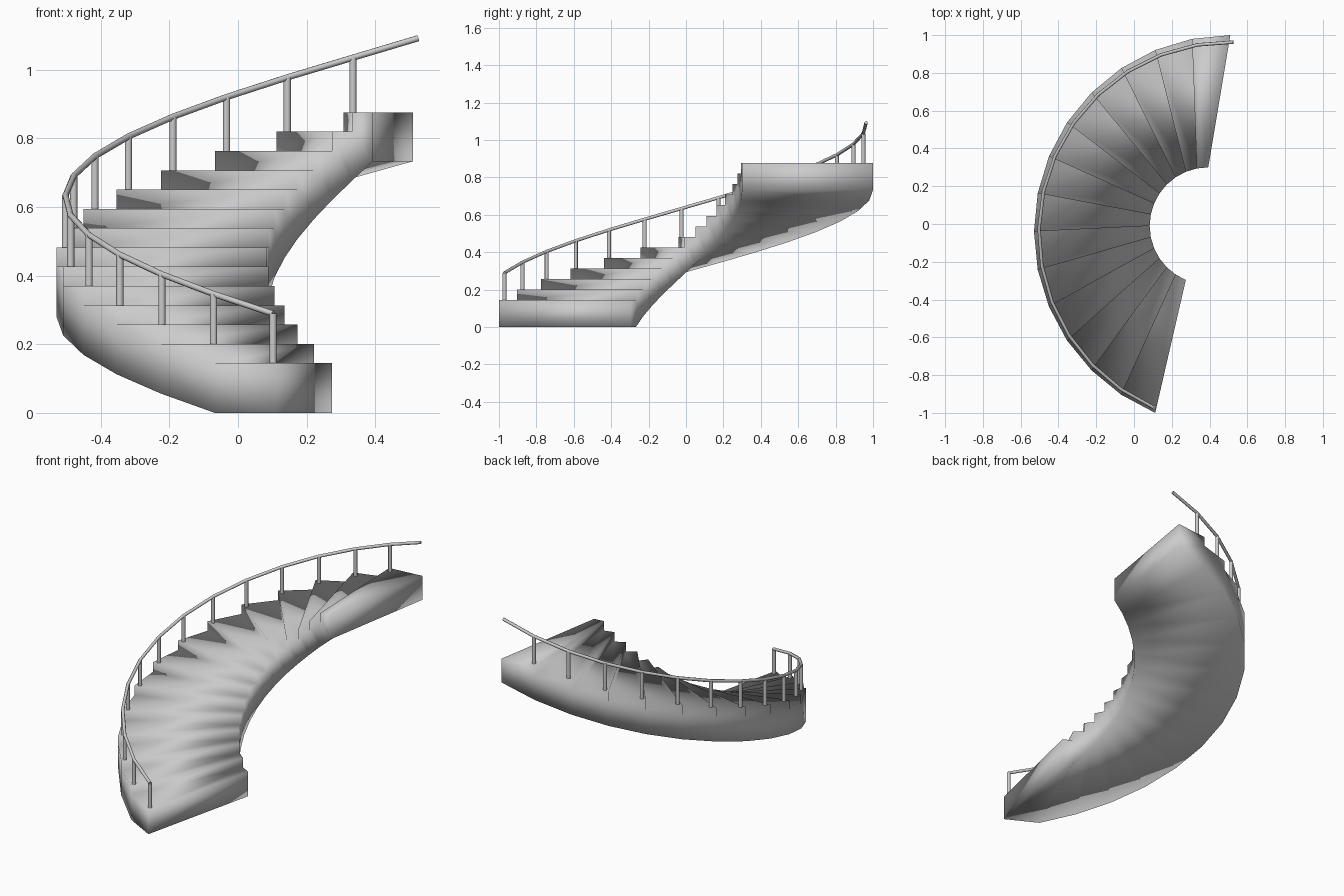
import bpy, bmesh
from math import radians, sin, cos

if "Cube" in bpy.data.objects:
    bpy.data.objects.remove(bpy.data.objects["Cube"])

STEPS, RISE = 14, 0.0562
START, STEP_ANGLE = 247.5, 11.25
OUTER = (0.51, -0.0396, 1.0396)    # centre x, centre y, radius
INNER = (0.393, -0.01, 0.31)
RAIL = (0.506, -0.046, 1.009)


def on_circle(circle, degrees, z):
    cx, cy, r = circle
    a = radians(degrees)
    return (cx + r * cos(a), cy + r * sin(a), z)


# Solid curved flight: stepped top, sloping soffit, soft shading throughout
bm = bmesh.new()
rows = []
for i in range(STEPS + 1):
    row = {}
    heights = {"bottom": max(0, i - 1) * 0.0564}
    if i > 0:
        heights["low"] = 0.145 + (i - 1) * RISE
    if i < STEPS:
        heights["high"] = 0.145 + i * RISE
    for side, circle in (("out", OUTER), ("in", INNER)):
        for key, z in heights.items():
            row[side, key] = bm.verts.new(on_circle(circle, START - i * STEP_ANGLE, z))
    rows.append(row)


def strip(a, key_a, b, key_b):
    bm.faces.new((a["out", key_a], b["out", key_b], b["in", key_b], a["in", key_a]))


for i in range(STEPS):
    a, b = rows[i], rows[i + 1]
    strip(a, "high", b, "low")                              # tread
    strip(a, "bottom", b, "bottom")                         # soffit
    strip(a, "low" if i else "bottom", a, "high")           # riser
    for side in ("out", "in"):                              # side walls
        wall = [a[side, "bottom"], b[side, "bottom"], b[side, "low"], a[side, "high"]]
        if i:
            wall.append(a[side, "low"])
        bm.faces.new(wall)
strip(rows[-1], "bottom", rows[-1], "low")                  # upper end
bmesh.ops.recalc_face_normals(bm, faces=bm.faces)
for face in bm.faces:
    face.smooth = True
mesh = bpy.data.meshes.new("stair_flight")
bm.to_mesh(mesh)
bm.free()
flight = bpy.data.objects.new("stair_flight", mesh)
bpy.context.collection.objects.link(flight)

# Baluster posts, one near the front of each tread
rail_points = []
for i in range(STEPS):
    x, y, top = on_circle(RAIL, 246.4 - i * 11.28, 0.289 + i * 0.0574)
    rail_points.append((x, y, top))
    base = 0.145 + i * RISE - 0.003
    bpy.ops.mesh.primitive_cylinder_add(vertices=12, radius=0.0105, depth=top - base,
                                        location=(x, y, (top + base) / 2))
    post = bpy.context.object
    post.name = f"baluster_{i + 1}"
    bpy.ops.object.shade_smooth_by_angle(angle=radians(35))
rail_points.append(on_circle(RAIL, 88.9, 1.092))

# Handrail swept along the post tops
curve = bpy.data.curves.new("handrail", 'CURVE')
curve.dimensions = '3D'
curve.bevel_depth = 0.009
curve.bevel_resolution = 2
curve.use_fill_caps = True
spline = curve.splines.new('POLY')
spline.points.add(len(rail_points) - 1)
for point, co in zip(spline.points, rail_points):
    point.co = (*co, 1)
handrail = bpy.data.objects.new("handrail", curve)
bpy.context.collection.objects.link(handrail)
